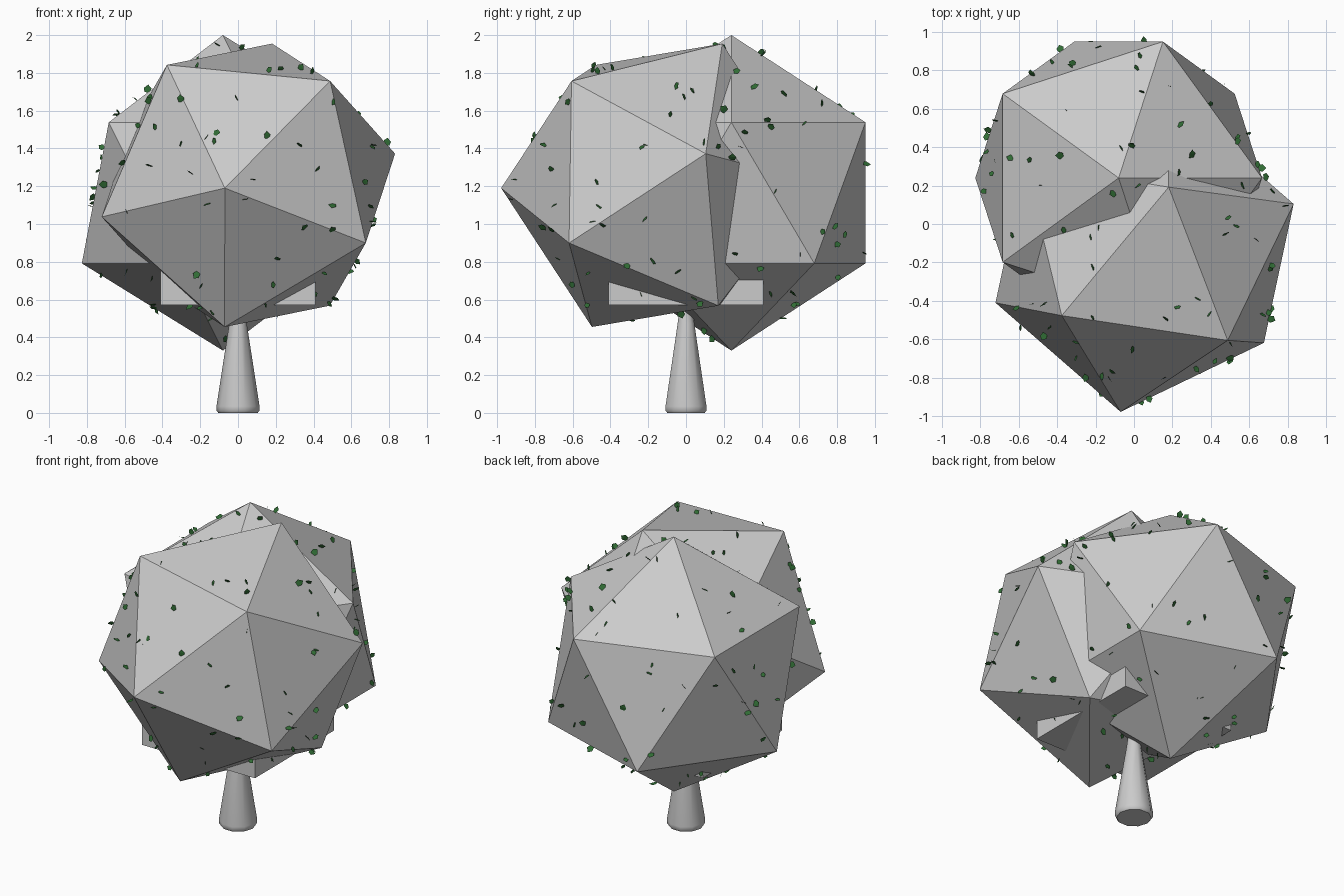
import bpy, bmesh, math, random
from mathutils import Vector, Matrix

if "Cube" in bpy.data.objects:
    bpy.data.objects.remove(bpy.data.objects["Cube"])

random.seed(7)
R = 0.835
BACK_C = Vector((-0.08, 0.24, 1.165))
FRONT_C = Vector((0.055, -0.153, 1.205))


def finish(name, bm, mat=None):
    me = bpy.data.meshes.new(name)
    bm.to_mesh(me)
    bm.free()
    ob = bpy.data.objects.new(name, me)
    bpy.context.collection.objects.link(ob)
    if mat:
        me.materials.append(mat)
    return ob


def foliage(name, matrix):
    bm = bmesh.new()
    bmesh.ops.create_icosphere(bm, subdivisions=1, radius=R, matrix=matrix)
    return finish(name, bm)


# Foliage: an upright icosahedron behind, a tilted one in front
back = foliage("back_foliage", Matrix.Translation(BACK_C))
pole = (Vector((-0.07, -0.98, 1.19)) - FRONT_C).normalized()
side = Vector((-0.07, -0.49, 0.45)) - FRONT_C
side = (side - pole * side.dot(pole)).normalized()
tilt = Matrix((side, pole.cross(side), pole)).transposed().to_4x4()
front = foliage("front_foliage", Matrix.Translation(FRONT_C) @ tilt)

# Block in the middle of the crown, corners showing underneath
bm = bmesh.new()
bmesh.ops.create_cube(bm, size=0.82, matrix=Matrix.Translation((0, 0, 0.98)))
finish("crown_core", bm)

# Trunk: tapered lathe with a slightly rounded foot
SIDES = 10
profile = [(0.104, 0.0), (0.114, 0.012), (0.114, 0.035), (0.047, 0.47), (0.022, 0.66)]
bm = bmesh.new()
rings = [[bm.verts.new((r * math.cos(2 * math.pi * i / SIDES),
                        r * math.sin(2 * math.pi * i / SIDES), z))
          for i in range(SIDES)] for r, z in profile]
for lo, hi in zip(rings, rings[1:]):
    for i in range(SIDES):
        j = (i + 1) % SIDES
        bm.faces.new((lo[i], lo[j], hi[j], hi[i]))
bm.faces.new(rings[0][::-1])
bm.faces.new(rings[-1])
trunk = finish("trunk", bm)
bpy.ops.object.select_all(action='DESELECT')
trunk.select_set(True)
bpy.context.view_layer.objects.active = trunk
bpy.ops.object.shade_smooth_by_angle(angle=math.radians(40))

# Leaves: small bent blades scattered over the exposed foliage faces
green = bpy.data.materials.new("leaf_green")
green.diffuse_color = (0.03, 0.15, 0.035, 1)
green.use_nodes = True
green.node_tree.nodes["Principled BSDF"].inputs["Base Color"].default_value = green.diffuse_color
BLADE = [(-0.35, 0.1, 0), (0.3, 0, 0), (0.5, 0.55, 0.12), (0.1, 1, 0.3), (-0.45, 0.6, 0.12)]


def rand_vec():
    return Vector([random.gauss(0, 1) for _ in range(3)]).normalized()


def inside(ob, p):
    return all((p - f.center).dot(f.normal) < 0 for f in ob.data.polygons)


def add_leaf(bm, point, normal):
    up = (normal + rand_vec() * 0.8).normalized()
    across = up.cross(rand_vec()).normalized()
    out = across.cross(up)
    s = random.uniform(0.03, 0.045)
    bend = random.uniform(0.3, 1.5)
    v = [bm.verts.new(point + s * (across * a + up * b + out * c * bend)) for a, b, c in BLADE]
    bm.faces.new((v[0], v[1], v[2], v[4]))
    bm.faces.new((v[4], v[2], v[3]))


bm = bmesh.new()
for ob, other in ((back, front), (front, back)):
    for f in ob.data.polygons:
        a, b, c = [ob.data.vertices[i].co for i in f.vertices]
        for _ in range(5):
            u, w = random.random(), random.random()
            if u + w > 1:
                u, w = 1 - u, 1 - w
            p = a + (b - a) * u + (c - a) * w
            if not inside(other, p):
                add_leaf(bm, p, f.normal)
finish("leaves", bm, green)
